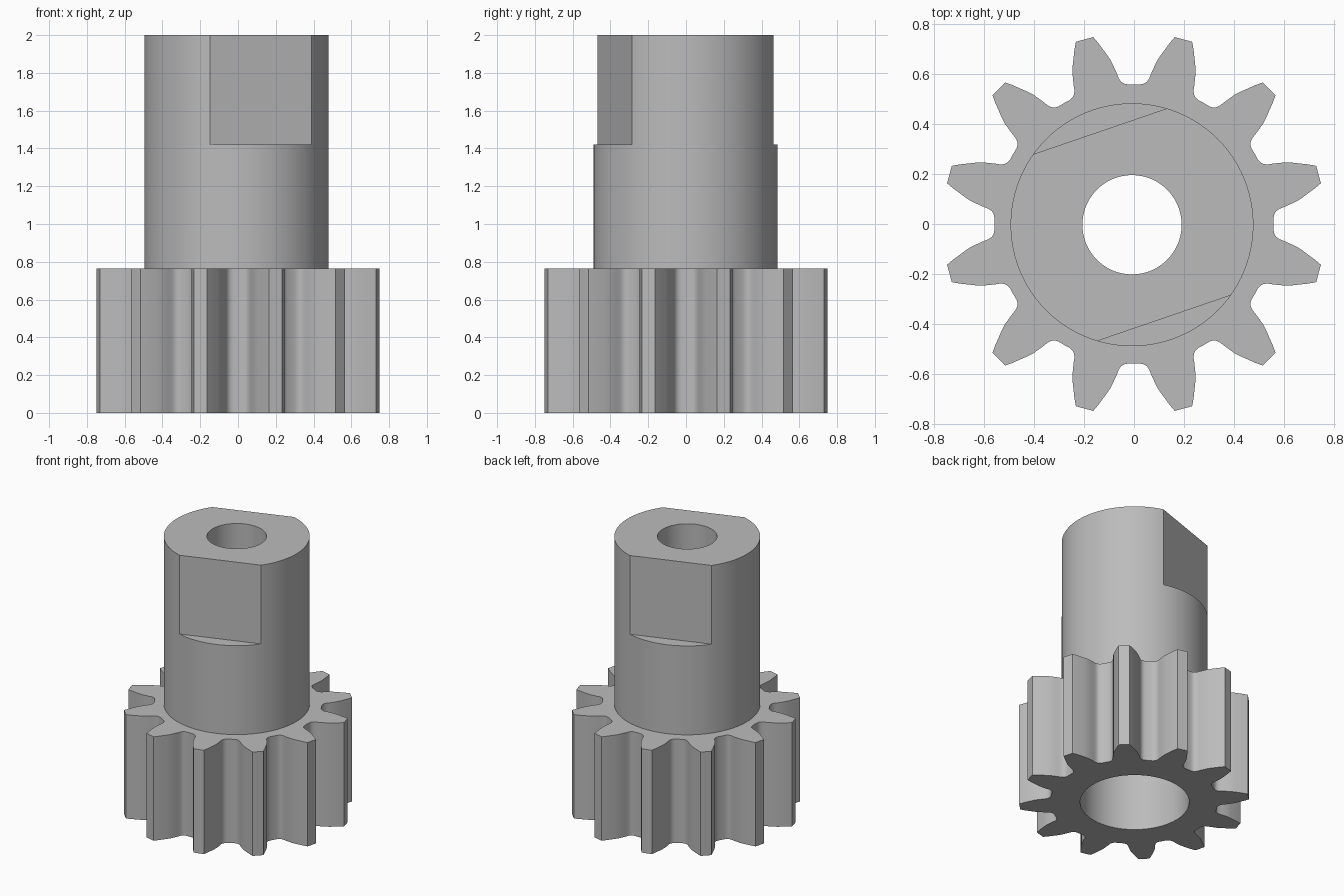
import bpy, bmesh, math
from mathutils import Matrix

if "Cube" in bpy.data.objects:
    bpy.data.objects.remove(bpy.data.objects["Cube"])

TEETH, GEAR_H, TOP = 12, 0.765, 2.0
CX, CY = -0.008, -0.003          # shaft axis
FLAT_ANGLE, FLAT_DIST, FLAT_Z = math.radians(18.9), 0.396, 1.42

steel = bpy.data.materials.new("steel grey")
steel.diffuse_color = (0.5, 0.5, 0.5, 1)
steel.use_nodes = True
steel.node_tree.nodes["Principled BSDF"].inputs["Base Color"].default_value = steel.diffuse_color


def finish(name, bm):
    bmesh.ops.recalc_face_normals(bm, faces=bm.faces)
    me = bpy.data.meshes.new(name)
    bm.to_mesh(me)
    bm.free()
    me.materials.append(steel)
    ob = bpy.data.objects.new(name, me)
    bpy.context.collection.objects.link(ob)
    return ob


def prism(name, pts, z0, z1):
    bm = bmesh.new()
    face = bm.faces.new([bm.verts.new((x, y, z0)) for x, y in pts])
    new = bmesh.ops.extrude_face_region(bm, geom=[face])["geom"]
    bmesh.ops.translate(bm, vec=(0, 0, z1 - z0),
                        verts=[g for g in new if isinstance(g, bmesh.types.BMVert)])
    return finish(name, bm)


def cylinder(name, r, z0, z1, n=96):
    ring = [(CX + r * math.cos(2 * math.pi * i / n),
             CY + r * math.sin(2 * math.pi * i / n)) for i in range(n)]
    return prism(name, ring, z0, z1)


def combine(target, tool, operation):
    mod = target.modifiers.new(tool.name, 'BOOLEAN')
    mod.operation, mod.solver, mod.object = operation, 'EXACT', tool
    bpy.context.view_layer.objects.active = target
    bpy.ops.object.modifier_apply(modifier=mod.name)
    bpy.data.objects.remove(tool)


# Toothed rim: half tooth flank as (radius, degrees from tooth centre)
flank = [(0.56, 15), (0.56, 12.5), (0.564, 11), (0.573, 9.8), (0.587, 9.0),
         (0.607, 8.5), (0.635, 7.7), (0.66, 7.0), (0.685, 6.0),
         (0.71, 4.95), (0.738, 3.9), (0.767, 2.7)]
tooth = [(r, -a) for r, a in flank] + [(r, a) for r, a in reversed(flank[1:])]
outline = []
for k in range(TEETH):
    for r, a in tooth:
        t = math.radians(15 + 30 * k + a)
        outline.append((r * math.cos(t), r * math.sin(t)))
pinion = prism("pinion_gear_and_shaft", outline, 0, GEAR_H)

# Shaft rising from the gear
combine(pinion, cylinder("shaft", 0.487, 0.3, TOP), 'UNION')

# Two opposite wrench flats at the top of the shaft
for side in (-1, 1):
    bm = bmesh.new()
    bmesh.ops.create_cube(bm, size=1, matrix=(
        Matrix.Translation((CX, CY, 0)) @ Matrix.Rotation(FLAT_ANGLE, 4, 'Z')
        @ Matrix.Translation((0, side * (FLAT_DIST + 0.2), FLAT_Z + 0.5))
        @ Matrix.Diagonal((1.4, 0.4, 1, 1))))
    combine(pinion, finish("flat_cutter", bm), 'DIFFERENCE')

# Narrow through bore and wide counterbore from below
combine(pinion, cylinder("bore_cutter", 0.199, -0.2, TOP + 0.2), 'DIFFERENCE')
combine(pinion, cylinder("counterbore_cutter", 0.364, -0.3, 0.8), 'DIFFERENCE')

# Smooth round walls, crisp edges
bpy.ops.object.select_all(action='DESELECT')
pinion.select_set(True)
bpy.context.view_layer.objects.active = pinion
bpy.ops.object.shade_smooth_by_angle(angle=math.radians(28))
